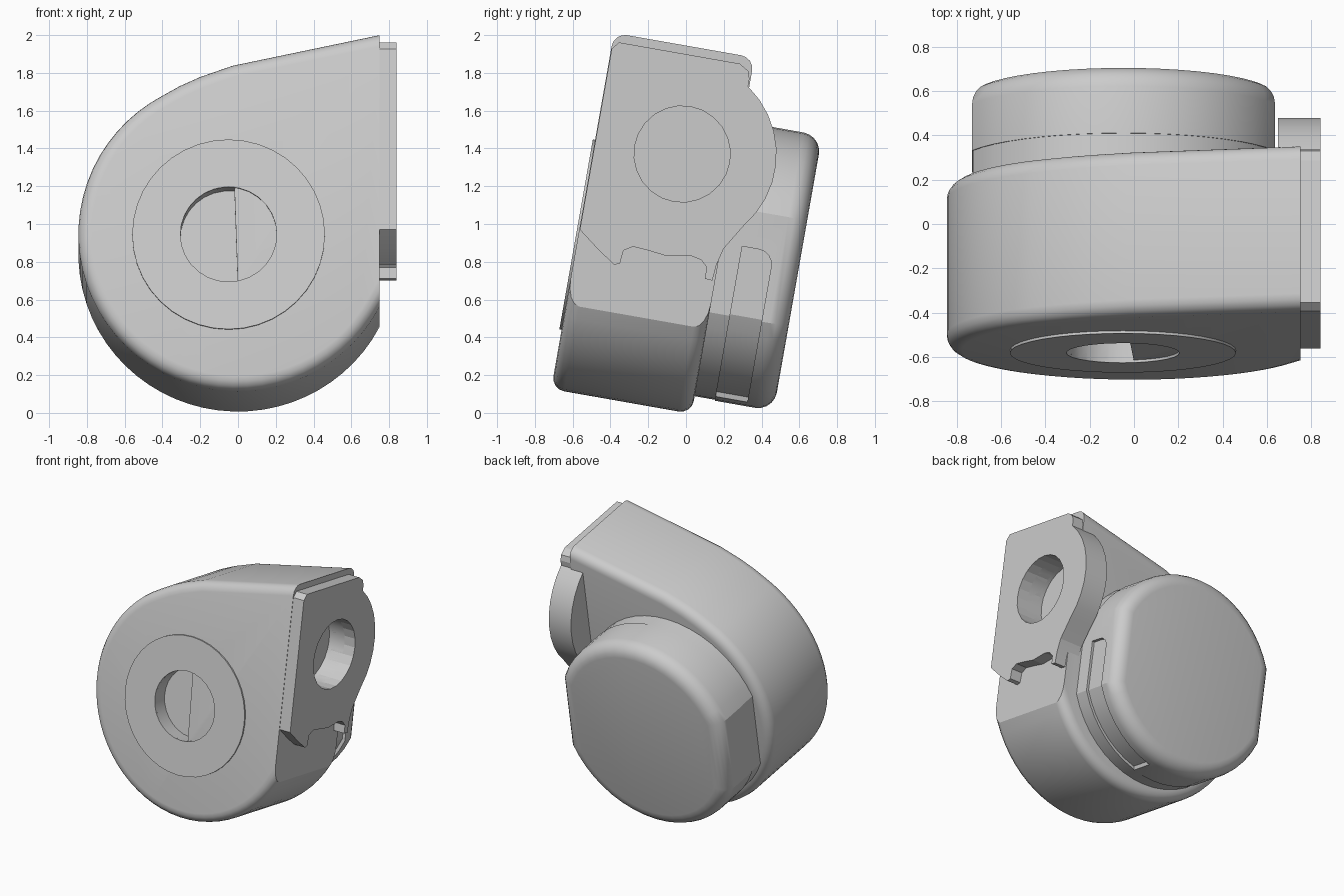
import bpy, bmesh
from math import sin, cos, radians, hypot

if "Cube" in bpy.data.objects:
    bpy.data.objects.remove(bpy.data.objects["Cube"])

grey = bpy.data.materials.new("plain_grey")
grey.use_nodes = True
grey.diffuse_color = (0.6, 0.6, 0.6, 1)
grey.node_tree.nodes["Principled BSDF"].inputs["Base Color"].default_value = (0.6, 0.6, 0.6, 1)

TILT = radians(-10)   # the whole housing leans back
BACK, FRONT, FLAT = 0.03, -0.725, 0.75


def arc(cx, cy, r, start, end, n):
    """Points on a circular arc, angles in degrees."""
    angles = [radians(start + (end - start) * i / n) for i in range(n + 1)]
    return [(cx + r * cos(a), cy + r * sin(a)) for a in angles]


def circle(cx, cy, r, n):
    return arc(cx, cy, r, 0, 360, n)[:-1]


def prism(name, pts, lo, hi, along="y", bevel=0, edge_rule=None, segments=4):
    """Extrude a profile along x or y; optionally round the edges picked by a rule."""
    bm = bmesh.new()
    place = (lambda p, d: (d, p[0], p[1])) if along == "x" else (lambda p, d: (p[0], d, p[1]))
    rings = [[bm.verts.new(place(p, d)) for p in pts] for d in (lo, hi)]
    for ring in rings:
        bm.faces.new(ring)
    for i in range(len(pts)):
        j = (i + 1) % len(pts)
        bm.faces.new((rings[0][i], rings[0][j], rings[1][j], rings[1][i]))
    bmesh.ops.recalc_face_normals(bm, faces=bm.faces)
    if bevel:
        edges = [e for e in bm.edges if edge_rule(e.verts[0].co, e.verts[1].co)]
        bmesh.ops.bevel(bm, geom=edges, offset=bevel, segments=segments,
                        profile=0.5, affect="EDGES")
    mesh = bpy.data.meshes.new(name)
    bm.to_mesh(mesh)
    bm.free()
    mesh.materials.append(grey)
    obj = bpy.data.objects.new(name, mesh)
    obj.rotation_euler.x = TILT
    bpy.context.collection.objects.link(obj)
    return obj


def activate(obj):
    bpy.ops.object.select_all(action="DESELECT")
    obj.select_set(True)
    bpy.context.view_layer.objects.active = obj


def cut(obj, *cutters):
    activate(obj)
    for cutter in cutters:
        cutter.hide_render = True
        mod = obj.modifiers.new("cut", "BOOLEAN")
        mod.operation, mod.solver, mod.object = "DIFFERENCE", "EXACT", cutter
        bpy.ops.object.modifier_apply(modifier=mod.name)


# Teardrop housing with rounded front and back rims
outline = arc(0, 0.845, 0.845, 118, 332.6, 40)
outline += [(FLAT, 1.915), (-0.03, 1.75), (-0.2, 1.69), (-0.31, 1.64)]
housing = prism("housing", outline, FRONT, BACK, bevel=0.07,
                edge_rule=lambda a, b: abs(a.y - b.y) < 0.001 and min(a.x, b.x) < FLAT - 0.01)

# Side mounting plate with a round lug and a notched lower edge
HOLE = (-0.258, 1.346)
plate_pts = [(-0.722, 1.83), (-0.69, 1.87), (-0.04, 1.87), (0.01, 1.84), (0.024, 1.8)]
plate_pts += arc(*HOLE, 0.5, 55.7, -39, 9)
plate_pts += [(0.046, 0.892), (0.022, 0.796), (0.016, 0.714), (-0.025, 0.717),
              (-0.026, 0.778), (-0.062, 0.812), (-0.115, 0.823), (-0.243, 0.8),
              (-0.346, 0.812), (-0.429, 0.818), (-0.475, 0.79), (-0.482, 0.717),
              (-0.511, 0.707), (-0.603, 0.767), (-0.722, 0.858)]
plate = prism("mounting_plate", plate_pts, 0.65, 0.84, "x")

# Front disc, slightly proud of the housing
CX, CZ = -0.05, 0.83
disc = prism("front_disc", circle(CX, CZ, 0.51, 40), FRONT - 0.012, FRONT + 0.05)

# Bores: side hole, shallow front recess and its deeper half
side_bore = prism("side_bore_cutter", circle(*HOLE, 0.255, 24), 0.62, 1, "x")
recess = prism("recess_cutter", circle(CX, CZ, 0.255, 28), -1, FRONT + 0.002)
half_recess = prism("half_recess_cutter", arc(CX, CZ, 0.255, 83, 281, 16), -1, FRONT + 0.11)
cut(housing, side_bore, half_recess)
cut(plate, side_bore)
cut(disc, recess, half_recess)


# Rear knob: a round drum with a flat on each side
def drum(r, half_width):
    pts = circle(0, 0, r, 48)
    corner = (r * r - half_width ** 2) ** 0.5
    pts = [p for p in pts if abs(p[0]) < half_width - 0.01]
    top = sorted([p for p in pts if p[1] > 0])
    bottom = sorted([p for p in pts if p[1] < 0], reverse=True)
    full = [(-half_width, corner)] + top + [(half_width, corner), (half_width, -corner)]
    full += bottom + [(-half_width, -corner)]
    return [(x - 0.047, z + CZ) for x, z in full]


SEAM, REAR = 0.14, 0.455
neck = prism("knob_neck", drum(0.735, 0.678), -0.05, SEAM)
knob = prism("rear_knob", drum(0.74, 0.683), SEAM, REAR, bevel=0.1, segments=5,
             edge_rule=lambda a, b: min(a.y, b.y) > REAR - 0.001)

# Shallow slot wrapping the lower right of the knob
inner = drum(0.715, 0.66)
lower = [p for p in inner if p[0] > 0.08 and p[1] < CZ]
slot_pts = [(0.613, 0.92)] + lower + [(0.08, -0.1), (0.9, -0.1), (0.9, 0.92)]
slot = prism("slot_cutter", slot_pts, 0.1, 0.31, bevel=0.08,
             edge_rule=lambda a, b: min(a.z, b.z) > 0.9 and min(a.y, b.y) > 0.3)
cut(knob, slot)

for helper in (side_bore, recess, half_recess, slot):
    bpy.data.objects.remove(helper)

for obj, angle in ((housing, 30), (plate, 12), (disc, 30), (neck, 20), (knob, 25)):
    activate(obj)
    bpy.ops.object.shade_smooth_by_angle(angle=radians(angle))
